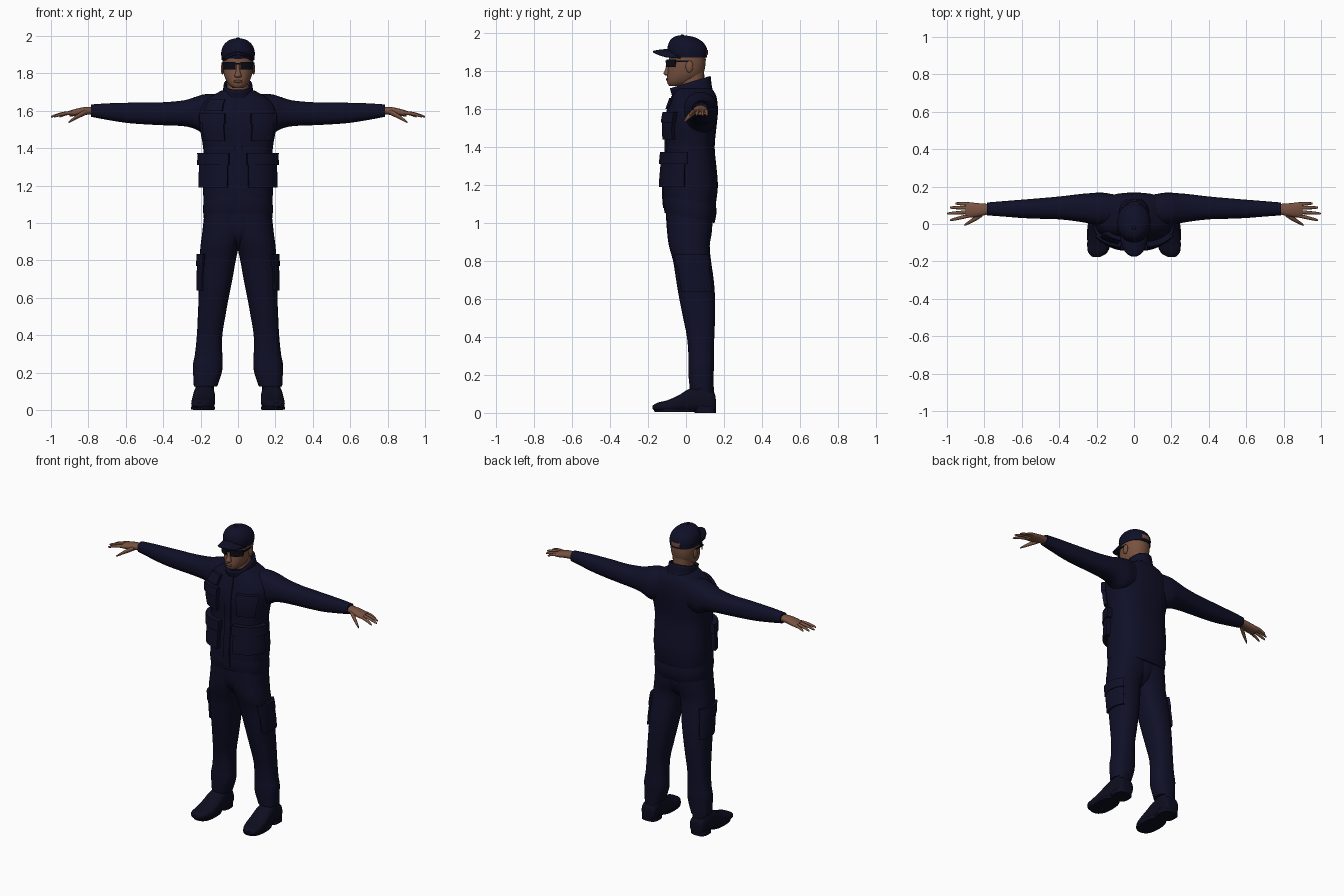
import bpy, bmesh, math
from mathutils import Vector

if "Cube" in bpy.data.objects:
    bpy.data.objects.remove(bpy.data.objects["Cube"])


def material(name, rgb):
    m = bpy.data.materials.new(name)
    m.diffuse_color = (*rgb, 1)
    m.use_nodes = True
    m.node_tree.nodes["Principled BSDF"].inputs["Base Color"].default_value = m.diffuse_color
    return m


NAVY = material("navy_fabric", (0.005, 0.005, 0.021))
BOOT = material("boot_leather", (0.004, 0.004, 0.014))
SKIN = material("skin", (0.19, 0.085, 0.052))
LIP = material("lip", (0.13, 0.05, 0.035))
LENS = material("dark_lens", (0.003, 0.003, 0.008))


def finish(name, bm, mat, mirror=False, thick=0, angle=40):
    bmesh.ops.recalc_face_normals(bm, faces=bm.faces)
    me = bpy.data.meshes.new(name)
    bm.to_mesh(me)
    bm.free()
    me.materials.append(mat)
    me.shade_smooth()
    me.set_sharp_from_angle(angle=math.radians(angle))
    ob = bpy.data.objects.new(name, me)
    bpy.context.collection.objects.link(ob)
    if thick:
        so = ob.modifiers.new("thickness", 'SOLIDIFY')
        so.thickness = thick
        so.offset = -1
    if mirror:
        mi = ob.modifiers.new("mirror", 'MIRROR')
        mi.use_axis[0] = True
        mi.use_mirror_merge = False
    return ob


def dense(secs, k=3):
    """Smooth curve through the sections (t, u0, u1, v0, v1)."""
    out = []
    n = len(secs)
    for i in range(n - 1):
        p = [secs[max(0, min(n - 1, i + d))] for d in (-1, 0, 1, 2)]
        for j in range(k):
            s = j / k
            out.append([0.5 * (2 * b + (c - a) * s + (2 * a - 5 * b + 4 * c - d) * s * s
                               + (3 * b - a - 3 * c + d) * s ** 3) for a, b, c, d in zip(*p)])
    out.append(list(secs[-1]))
    return out


def ring_point(sec, ang, n, axis='z', off=0, tilt=0):
    t, u0, u1, v0, v1 = sec
    a, b = (u1 - u0) / 2, (v1 - v0) / 2
    c, s = math.cos(ang), math.sin(ang)
    u = math.copysign(abs(c) ** (2 / n), c) * a
    v = math.copysign(abs(s) ** (2 / n), s) * b
    if off:
        nrm = Vector((c / a, s / b)).normalized() * off
        u, v = u + nrm.x, v + nrm.y
    u, v = u + (u0 + u1) / 2, v + (v0 + v1) / 2
    if axis == 'z':
        return (u, v, t + tilt * v)
    return (t, u, v) if axis == 'x' else (u, t, v)


def loft(name, secs, mat, axis='z', n=2.3, sides=28, mirror=False, cap=True, tilt=0, thick=0, k=3):
    bm = bmesh.new()
    rings = [[bm.verts.new(ring_point(s, 2 * math.pi * i / sides, n, axis, 0, tilt))
              for i in range(sides)] for s in dense(secs, k)]
    for r, q in zip(rings, rings[1:]):
        for i in range(sides):
            j = (i + 1) % sides
            bm.faces.new((r[i], r[j], q[j], q[i]))
    if cap:
        bm.faces.new(rings[0])
        bm.faces.new(rings[-1])
    return finish(name, bm, mat, mirror, thick, 50)


def patch(name, secs, a0, a1, t0, t1, off, mat, n=2.3, mirror=False, rim=-0.004):
    """Raised panel that follows the surface of a vertical loft."""
    path = sorted(dense(secs, 6))

    def at(t):
        for p, q in zip(path, path[1:]):
            if p[0] <= t <= q[0]:
                f = (t - p[0]) / max(q[0] - p[0], 1e-6)
                return [x + (y - x) * f for x, y in zip(p, q)]
        return path[0] if t < path[0][0] else path[-1]

    N = 10
    par = [0] + [i / N for i in range(N + 1)] + [1]
    last = len(par) - 1
    bm = bmesh.new()
    grid = []
    for j, v in enumerate(par):
        row = []
        for i, u in enumerate(par):
            o = rim if i in (0, last) or j in (0, last) else off
            row.append(bm.verts.new(ring_point(at(t0 + (t1 - t0) * v), math.radians(a0 + (a1 - a0) * u), n, 'z', o)))
        grid.append(row)
    for j in range(last):
        for i in range(last):
            bm.faces.new((grid[j][i], grid[j][i + 1], grid[j + 1][i + 1], grid[j + 1][i]))
    return finish(name, bm, mat, mirror)


def sym(rows):
    return [(z, -h, h, f, b) for z, h, f, b in rows]


def ellipsoid(name, loc, size, mat, mirror=False):
    bm = bmesh.new()
    bmesh.ops.create_uvsphere(bm, u_segments=14, v_segments=8, radius=1)
    for v in bm.verts:
        v.co = Vector(loc) + v.co * Vector(size)
    return finish(name, bm, mat, mirror)


def box(name, loc, size, mat, mirror=False):
    bm = bmesh.new()
    bmesh.ops.create_cube(bm, size=1)
    for v in bm.verts:
        v.co = Vector(loc) + v.co * Vector(size)
    return finish(name, bm, mat, mirror)


# Jacket body, hem and collar
TORSO = sym([(1.06, .180, -.112, .15), (1.12, .184, -.118, .16), (1.2, .188, -.12, .168),
             (1.3, .185, -.112, .16), (1.4, .186, -.104, .151), (1.5, .203, -.11, .16),
             (1.58, .212, -.10, .168), (1.64, .19, -.08, .165), (1.68, .14, -.066, .155),
             (1.71, .085, -.055, .135)])
loft("jacket_body", TORSO, NAVY, n=2.5, sides=40)
loft("jacket_hem", sym([(1.13, .183, -.117, .158), (1.08, .187, -.12, .16), (1.03, .183, -.112, .15)]),
     NAVY, n=2.5, sides=40, tilt=-.2)
loft("collar", sym([(1.63, .125, -.068, .15), (1.675, .088, -.07, .137), (1.735, .076, -.085, .13)]),
     NAVY, cap=False, tilt=.3, thick=.012)

# Jacket pockets, flaps and front placket
patch("lower_pocket", TORSO, -78, -8, 1.19, 1.36, .026, NAVY, 2.5, True)
patch("lower_pocket_flap", TORSO, -80, -4, 1.31, 1.375, .034, NAVY, 2.5, True)
patch("chest_pocket", TORSO, -74, -34, 1.44, 1.58, .022, NAVY, 2.5, True)
patch("chest_pocket_flap", TORSO, -76, -32, 1.53, 1.585, .028, NAVY, 2.5, True)
patch("placket", TORSO, -94, -86, 1.08, 1.67, .007, NAVY, 2.5)
patch("chest_pouch", TORSO, -140, -108, 1.6, 1.66, .02, NAVY, 2.5)

# Sleeves
loft("sleeve", [(.09, .0, .155, 1.5, 1.688), (.17, -.015, .168, 1.475, 1.69), (.23, .0, .165, 1.503, 1.674),
                (.29, .012, .16, 1.518, 1.656), (.4, .025, .147, 1.523, 1.646), (.5, .028, .138, 1.528, 1.645),
                (.6, .032, .13, 1.536, 1.643), (.7, .04, .122, 1.552, 1.64), (.785, .046, .115, 1.568, 1.634)],
     NAVY, 'x', mirror=True)

# Hands
loft("palm", [(.765, .055, .107, 1.582, 1.622), (.82, .042, .11, 1.578, 1.62), (.87, .034, .115, 1.572, 1.61),
              (.902, .036, .115, 1.57, 1.6)], SKIN, 'x', mirror=True, sides=16)
for fname, y0, y1, tip in (("little_finger", .106, .11, .955), ("ring_finger", .086, .088, .985),
                           ("middle_finger", .064, .056, 1.0), ("index_finger", .045, .02, .985)):
    rows = []
    for f, r in ((0, .0105), (.45, .0095), (.88, .007), (1, .003)):
        x, y, z = .88 + (tip - .88) * f, y0 + (y1 - y0) * f, 1.59 - .022 * f * f
        rows.append((x, y - r, y + r, z - r, z + r))
    loft(fname, rows, SKIN, 'x', mirror=True, sides=10, n=2)
loft("thumb", [(.81, .04, .075, 1.58, 1.61), (.845, .017, .046, 1.563, 1.592), (.88, .0, .02, 1.546, 1.566),
               (.905, -.01, .001, 1.534, 1.544)], SKIN, 'x', mirror=True, sides=10, n=2)

# Trousers
LEG = [(1.07, -.06, .178, -.105, .142), (.96, -.05, .19, -.1, .137), (.88, -.008, .2, -.09, .125),
       (.8, .012, .207, -.068, .132), (.7, .03, .211, -.052, .146), (.6, .05, .211, -.035, .153),
       (.5, .068, .215, -.015, .153), (.4, .084, .22, .005, .149), (.3, .084, .23, .013, .147),
       (.25, .082, .24, .012, .148), (.2, .087, .24, .013, .145), (.125, .112, .236, .02, .143)]
loft("trouser_leg", LEG, NAVY, mirror=True)
loft("trouser_seat", sym([(1.07, .15, -.105, .142), (.96, .12, -.1, .136), (.9, .06, -.07, .11),
                          (.865, .015, -.03, .07)]), NAVY)
patch("cargo_pocket", LEG, -45, 48, .64, .82, .011, NAVY, mirror=True)
patch("cargo_flap", LEG, -48, 50, .77, .835, .016, NAVY, mirror=True)

# Boots
loft("boot_shaft", [(.04, .128, .23, .02, .152), (.12, .128, .228, .02, .148), (.2, .13, .226, .03, .138)],
     BOOT, mirror=True)
loft("boot_foot", [(.157, .15, .21, .02, .07), (.145, .132, .23, .006, .11), (.08, .126, .236, .004, .135),
                   (.02, .123, .24, .004, .128), (-.04, .122, .246, .006, .092), (-.1, .127, .25, .006, .066),
                   (-.15, .145, .246, .01, .054), (-.176, .18, .222, .02, .038)], BOOT, 'y', n=2.8, mirror=True)
loft("boot_sole", [(.004, .124, .25, -.165, .05), (.02, .122, .251, -.172, .06)], BOOT, n=2.5, mirror=True, k=1)
loft("boot_heel", [(0, .128, .24, .045, .157), (.03, .128, .238, .04, .157)], BOOT, n=2.8, mirror=True, k=1)

# Head, neck and face
HEAD = sym([(1.722, .026, -.088, -.02), (1.737, .046, -.098, .03), (1.76, .062, -.1, .068),
            (1.79, .074, -.098, .092), (1.83, .081, -.093, .102), (1.87, .083, -.09, .104),
            (1.91, .082, -.088, .1), (1.95, .066, -.075, .08)])
loft("head", HEAD, SKIN, n=2.2, sides=32)
loft("neck", sym([(1.63, .066, -.035, .11), (1.72, .058, -.035, .098), (1.8, .06, -.04, .096)]), SKIN)
loft("nose", sym([(1.777, .012, -.108, -.08), (1.787, .019, -.119, -.08), (1.81, .012, -.11, -.08),
                  (1.845, .008, -.097, -.08)]), SKIN, sides=14)
ellipsoid("lips", (0, -.098, 1.757), (.025, .0085, .008), LIP)
ellipsoid("ear", (.083, .018, 1.825), (.009, .02, .032), SKIN, True)

# Sunglasses
patch("lens", HEAD, -83, -32, 1.822, 1.862, .014, LENS, 2.2, True, .009)
box("glasses_bridge", (0, -.105, 1.852), (.03, .006, .01), LENS)
box("glasses_temple", (.084, -.02, 1.853), (.006, .085, .009), LENS, True)

# Cap crown, rear opening, button and brim
CROWN = sym([(1.872, .087, -.088, .11), (1.91, .09, -.098, .112), (1.94, .083, -.094, .1),
             (1.963, .067, -.083, .076), (1.98, .043, -.064, .042), (1.988, .014, -.04, .0)])
loft("cap_crown", CROWN, NAVY, n=2.1, sides=32)
patch("cap_opening", CROWN, 72, 108, 1.886, 1.912, .003, SKIN, 2.1)
ellipsoid("cap_button", (0, -.02, 1.988), (.01, .01, .005), NAVY)
bm = bmesh.new()
rows = []
for j in range(7):
    v = j / 6
    row = []
    for i in range(17):
        u = -1 + i / 8
        edge = max(0, 1 - u * u)
        row.append(bm.verts.new((.084 * u * (1 - .06 * v), -.03 - .055 * edge ** .5 - .09 * v * edge ** .4,
                                 1.917 - .04 * u * u - .01 * v * v)))
    rows.append(row)
for a, b in zip(rows, rows[1:]):
    for i in range(16):
        bm.faces.new((a[i], b[i], b[i + 1], a[i + 1]))
bmesh.ops.remove_doubles(bm, verts=bm.verts, dist=1e-5)
finish("cap_brim", bm, NAVY, thick=.009)
